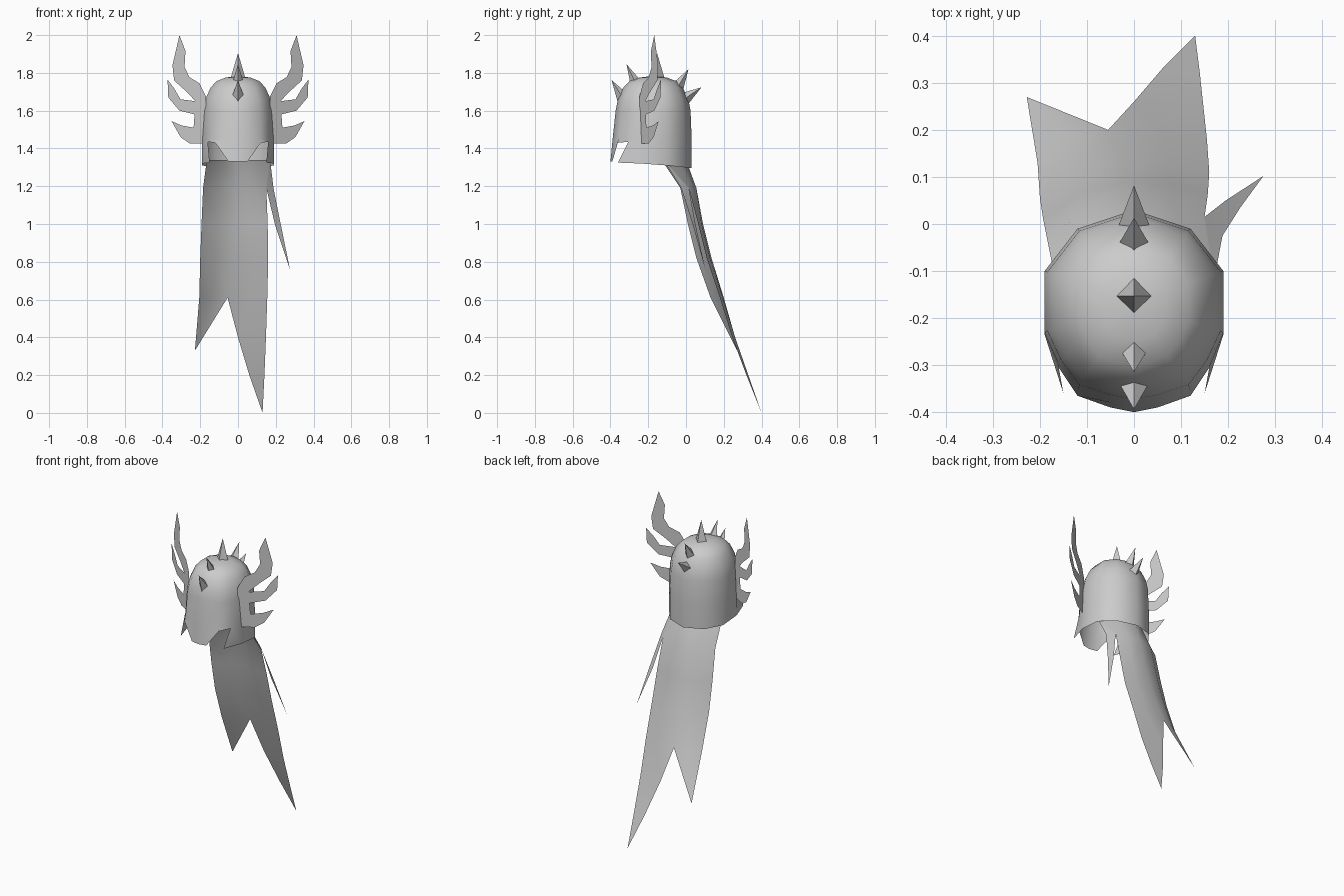
import bpy
import math
from mathutils import Vector

cube = bpy.data.objects.get("Cube")
if cube:
    bpy.data.objects.remove(cube)

grey = bpy.data.materials.new("plain grey")
grey.use_nodes = True
COLOUR = (0.6, 0.6, 0.6, 1)
grey.diffuse_color = COLOUR
grey.node_tree.nodes["Principled BSDF"].inputs["Base Color"].default_value = COLOUR


def build(name, verts, faces, smooth=True):
    mesh = bpy.data.meshes.new(name)
    mesh.from_pydata([tuple(v) for v in verts], [], faces)
    mesh.materials.append(grey)
    obj = bpy.data.objects.new(name, mesh)
    bpy.context.collection.objects.link(obj)
    if smooth:
        bpy.ops.object.select_all(action='DESELECT')
        obj.select_set(True)
        bpy.context.view_layer.objects.active = obj
        bpy.ops.object.shade_smooth_by_angle(angle=math.radians(50))
    return obj


# Helmet shell: half outline with its rim height, front to back, then mirrored
CENTRE_Y = -0.17
half = [(0, -0.40, 1.33), (0.05, -0.39, 1.33), (0.12, -0.365, 1.43),
        (0.16, -0.305, 1.435), (0.19, -0.235, 1.32), (0.19, -0.1, 1.31),
        (0.12, -0.01, 1.30), (0, 0.03, 1.295)]
outline = half + [(-x, y, z) for x, y, z in half[-2:0:-1]]
n = len(outline)
# ring height, scale of sides and back, scale of front
rings = [(1.45, 1, 0.95), (1.6, 0.97, 0.88), (1.66, 0.91, 0.83),
         (1.72, 0.77, 0.71), (1.755, 0.61, 0.57), (1.775, 0.35, 0.34)]
verts = list(outline)
for z, side, front in rings:
    for x, y, _ in outline:
        d = y - CENTRE_Y
        verts.append((x * side, CENTRE_Y + d * (front if d < 0 else side), z))
verts.append((0, CENTRE_Y, 1.785))
faces = [(r * n + i, r * n + (i + 1) % n, (r + 1) * n + (i + 1) % n, (r + 1) * n + i)
         for r in range(len(rings)) for i in range(n)]
top = len(rings) * n
faces += [(top + i, top + (i + 1) % n, len(verts) - 1) for i in range(n)]
# Pointed cheek guards on the rim
for s, notch, corner in ((1, 3, 4), (-1, n - 3, n - 4)):
    verts.append((s * 0.15, -0.36, 1.325))
    face = (notch, len(verts) - 1, corner)
    faces.append(face if s > 0 else face[::-1])
build("helmet_shell", verts, faces)

# Crest spikes: four-sided pyramids along the midline (base y, z, tip y, z)
spikes = [(-0.345, 1.685, -0.394, 1.762), (-0.268, 1.75, -0.315, 1.846),
          (-0.153, 1.775, -0.153, 1.905), (-0.035, 1.74, 0.013, 1.82),
          (0.01, 1.675, 0.082, 1.724)]
for k, (by, bz, ty, tz) in enumerate(spikes):
    base, tip = Vector((0, by, bz)), Vector((0, ty, tz))
    axis = (tip - base).normalized()
    across = Vector((1, 0, 0))
    along = axis.cross(across)
    low = base - axis * 0.02
    r = 0.044 if k == 2 else 0.034
    ring = [low + across * r, low + along * r, low - across * r, low - along * r]
    build("crest_spike_%d" % (k + 1), ring + [tip],
          [(0, 1, 4), (1, 2, 4), (2, 3, 4), (3, 0, 4), (3, 2, 1, 0)], False)

# Wings: one flat feathered outline (x, z), swept back and mirrored
feathers = [(0.17, 1.676), (0.204, 1.745), (0.257, 1.777), (0.283, 1.83),
            (0.278, 1.915), (0.31, 2.0), (0.347, 1.84), (0.338, 1.76),
            (0.272, 1.70), (0.225, 1.65), (0.304, 1.66), (0.336, 1.715),
            (0.373, 1.765), (0.369, 1.67), (0.31, 1.60), (0.23, 1.58),
            (0.235, 1.51), (0.30, 1.522), (0.352, 1.545), (0.304, 1.46),
            (0.257, 1.427), (0.17, 1.427)]
for s, side in ((1, "left"), (-1, "right")):
    pts = [(s * x, -0.235 + 0.56 * (x - 0.19), z) for x, z in feathers]
    build(side + "_wing", pts, [tuple(range(len(pts)))], False)

# Cape: rows of height, left x, middle x, right x, left y, middle y, right y
rows = [(1.34, -0.165, 0, 0.17, -0.13, 0.0, -0.12),
        (1.19, -0.185, 0, 0.15, -0.03, 0.055, 0.015),
        (1.0, -0.193, -0.01, 0.157, 0.01, 0.09, 0.065),
        (0.82, -0.2, -0.025, 0.16, 0.055, 0.135, 0.11),
        (0.61, -0.205, -0.055, 0.155, 0.13, 0.2, 0.18)]
cols = (-1, -0.55, 0, 0.55, 1)
verts = []
for z, xl, xm, xr, yl, ym, yr in rows:
    for u in cols:
        ex, ey = (xl, yl) if u < 0 else (xr, yr)
        verts.append((xm + (ex - xm) * abs(u), ym + (ey - ym) * u * u, z))
c = len(cols)
faces = [(r * c + i, (r + 1) * c + i, (r + 1) * c + i + 1, r * c + i + 1)
         for r in range(len(rows) - 1) for i in range(c - 1)]
last = (len(rows) - 1) * c
# Short tail and long tail below the split
verts += [(-0.228, 0.27, 0.33), (0.0, 0.26, 0.4), (0.148, 0.245, 0.4),
          (0.06, 0.33, 0.2), (0.14, 0.32, 0.2), (0.13, 0.4, 0.0)]
t = last + c
faces += [(last, t, last + 1), (last + 1, t, last + 2),
          (last + 2, t + 1, last + 3), (last + 3, t + 1, t + 2),
          (last + 3, t + 2, last + 4), (t + 1, t + 3, t + 4, t + 2),
          (t + 3, t + 5, t + 4)]
build("cape", verts, faces)

# Torn side strip hanging from the cape's left edge
strip = [(0.17, -0.12, 1.34), (0.15, 0.015, 1.19), (0.188, -0.025, 1.19),
         (0.195, 0.05, 1.0), (0.226, 0.035, 1.0), (0.275, 0.102, 0.76)]
build("cape_strip", strip, [(0, 1, 2), (1, 3, 4, 2), (3, 5, 4)])
